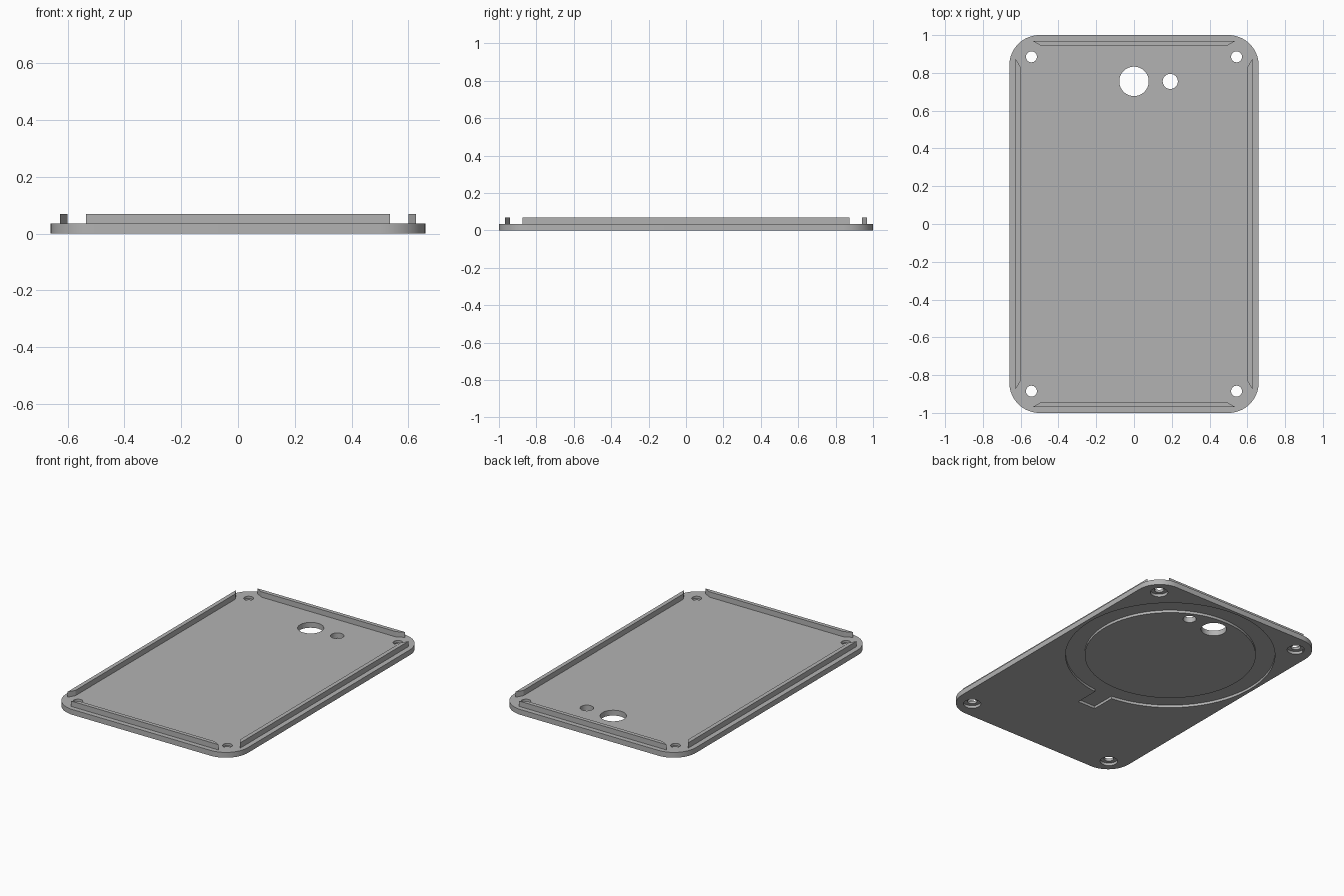
import bpy
import bmesh
from math import cos, sin, pi, radians

cube = bpy.data.objects.get("Cube")
if cube:
    bpy.data.objects.remove(cube, do_unlink=True)

HALF_X, HALF_Y = 0.66, 1.0
PLATE_TOP, RAIL_TOP = 0.035, 0.07
RECESS = 0.017

grey = bpy.data.materials.new("plain grey")
grey.use_nodes = True
colour = (0.45, 0.45, 0.45, 1)
grey.diffuse_color = colour
grey.node_tree.nodes["Principled BSDF"].inputs["Base Color"].default_value = colour


def arc(cx, cy, r, start=0.0, sweep=2 * pi, steps=64, closed=False):
    count = steps + 1 if closed else steps
    return [(cx + r * cos(start + sweep * i / steps),
             cy + r * sin(start + sweep * i / steps)) for i in range(count)]


def rectangle(x0, x1, y0, y1):
    return [(x0, y0), (x1, y0), (x1, y1), (x0, y1)]


def prism(name, outline, z0, z1):
    """Extrude a flat outline between two heights."""
    bm = bmesh.new()
    face = bm.faces.new([bm.verts.new((x, y, z0)) for x, y in outline])
    top = bmesh.ops.extrude_face_region(bm, geom=[face])["geom"]
    verts = [v for v in top if isinstance(v, bmesh.types.BMVert)]
    bmesh.ops.translate(bm, verts=verts, vec=(0, 0, z1 - z0))
    bmesh.ops.recalc_face_normals(bm, faces=bm.faces)
    mesh = bpy.data.meshes.new(name)
    bm.to_mesh(mesh)
    bm.free()
    mesh.materials.append(grey)
    obj = bpy.data.objects.new(name, mesh)
    bpy.context.collection.objects.link(obj)
    return obj


def cut(target, cutter):
    """Subtract the cutter, bake the result and discard the cutter."""
    cutter.hide_render = True
    mod = target.modifiers.new("cut", 'BOOLEAN')
    mod.operation = 'DIFFERENCE'
    mod.solver = 'EXACT'
    mod.object = cutter
    bpy.context.view_layer.update()
    graph = bpy.context.evaluated_depsgraph_get()
    baked = bpy.data.meshes.new_from_object(target.evaluated_get(graph))
    target.modifiers.clear()
    target.data = baked
    bpy.data.objects.remove(cutter, do_unlink=True)


# Plate with rounded corners
radius = 0.16
outline = []
for i, (sx, sy) in enumerate([(1, 1), (-1, 1), (-1, -1), (1, -1)]):
    outline += arc(sx * (HALF_X - radius), sy * (HALF_Y - radius), radius,
                   i * pi / 2, pi / 2, 16, closed=True)
plate = prism("back_plate", outline, 0, PLATE_TOP)

# Ring groove and cable slot in the underside
ring_y = 0.343
groove = prism("groove_cutter", arc(0, ring_y, 0.637, steps=96), -0.05, RECESS)
cut(groove, prism("groove_core", arc(0, ring_y, 0.52, steps=96), -0.1, 0.1))
cut(plate, groove)
cut(plate, prism("slot_cutter", rectangle(-0.065, 0.065, -0.45, -0.25), -0.05, RECESS))

# Camera and flash openings
for x, r in ((0, 0.078), (0.192, 0.04)):
    cut(plate, prism("opening_cutter", arc(x, 0.755, r), -0.1, 0.1))

# Counterbored screw holes
for x in (-0.543, 0.543):
    for y in (-0.885, 0.885):
        cut(plate, prism("screw_cutter", arc(x, y, 0.029, steps=40), -0.1, 0.1))
        cut(plate, prism("bore_cutter", arc(x, y, 0.053, steps=40), -0.05, 0.018))

for poly in plate.data.polygons:
    poly.use_smooth = True
plate.data.set_sharp_from_angle(angle=radians(30))

# Raised rails with mitred ends along each side
for side, s in (("left", 1), ("right", -1)):
    prism(side + "_rail",
          [(s * 0.627, -0.875), (s * 0.627, 0.875), (s * 0.6, 0.83), (s * 0.6, -0.83)],
          PLATE_TOP, RAIL_TOP)
for side, s in (("back", 1), ("front", -1)):
    prism(side + "_rail",
          [(-0.535, s * 0.968), (0.535, s * 0.968), (0.49, s * 0.942), (-0.49, s * 0.942)],
          PLATE_TOP, RAIL_TOP)
